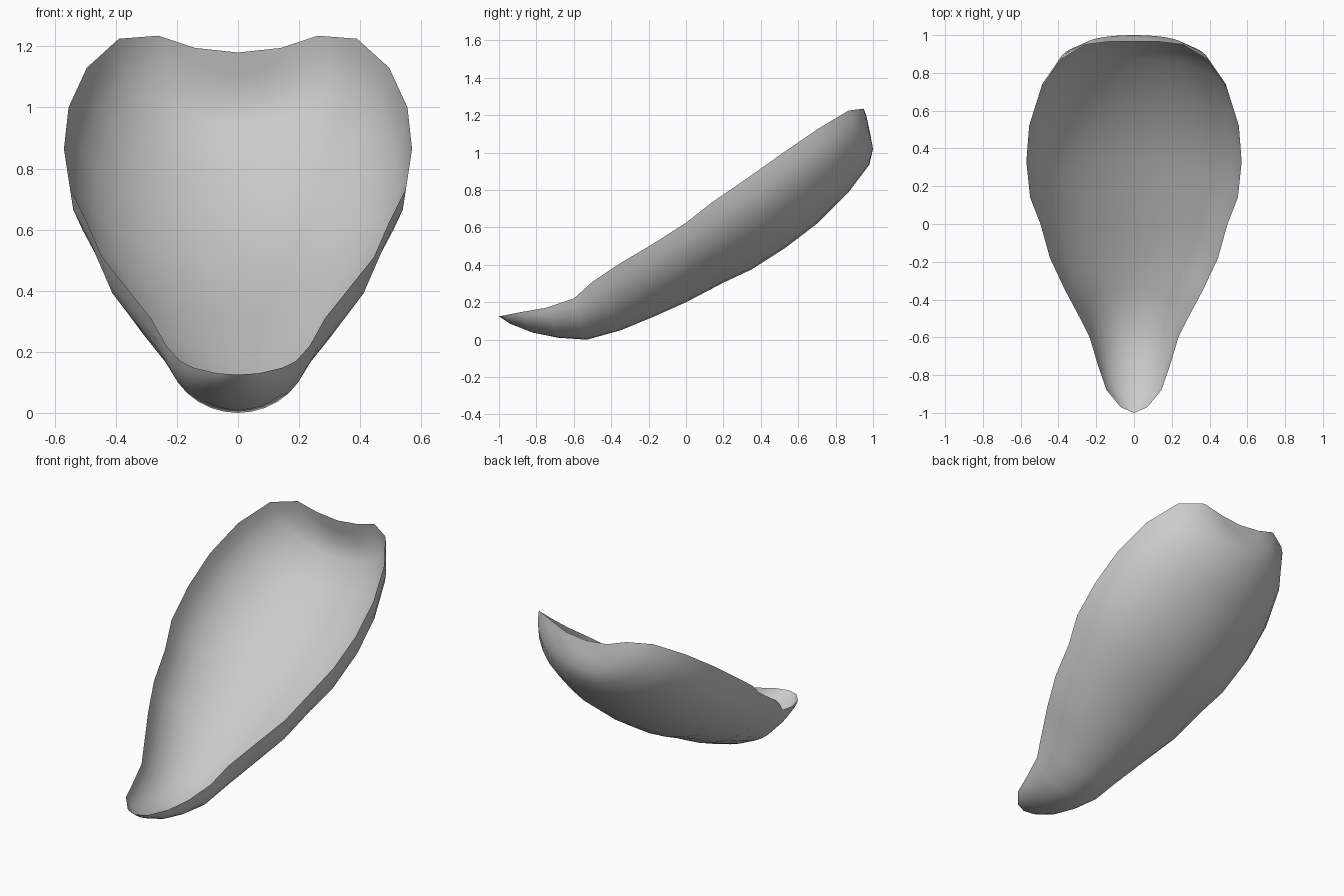
import bpy, bmesh, math

# Each station: keel point (y, z), then rim point (x, y, z)
stations = [
    (-1.00, .125, 0, -1.00, .125),
    (-.94, .085, .07, -.97, .130),
    (-.82, .038, .145, -.88, .148),
    (-.68, .010, .19, -.75, .170),
    (-.53, .000, .235, -.60, .220),
    (-.35, .050, .285, -.50, .310),
    (-.18, .120, .365, -.35, .410),
    (.00, .200, .445, -.18, .510),
    (.20, .305, .495, .00, .625),
    (.35, .375, .55, .14, .735),
    (.53, .490, .57, .33, .865),
    (.70, .620, .555, .52, 1.00),
    (.87, .790, .495, .71, 1.13),
    (.98, .935, .39, .87, 1.225),
    (1.0, 1.02, .26, .95, 1.235),
    (.985, 1.10, .14, .965, 1.195),
    (.965, 1.18, 0, .965, 1.18),
]
COLS = 16

# Elliptical cross-sections swept from rim to rim through the keel
bm = bmesh.new()
rows = []
for ky, kz, rx, ry, rz in stations:
    row = []
    for j in range(COLS + 1):
        a = math.pi * (j / COLS - 0.5)
        w = 1 - math.cos(a)
        row.append(bm.verts.new((rx * math.sin(a),
                                 ky + (ry - ky) * w,
                                 kz + (rz - kz) * w)))
    rows.append(row)
for r0, r1 in zip(rows, rows[1:]):
    for j in range(COLS):
        bm.faces.new((r0[j], r0[j + 1], r1[j + 1], r1[j]))

# Close the two pointed ends
bmesh.ops.remove_doubles(bm, verts=bm.verts, dist=0.0005)
for f in bm.faces:
    f.smooth = True

mesh = bpy.data.meshes.new("petal_shell")
bm.to_mesh(mesh)
bm.free()
petal = bpy.data.objects.new("petal_shell", mesh)
bpy.context.collection.objects.link(petal)
